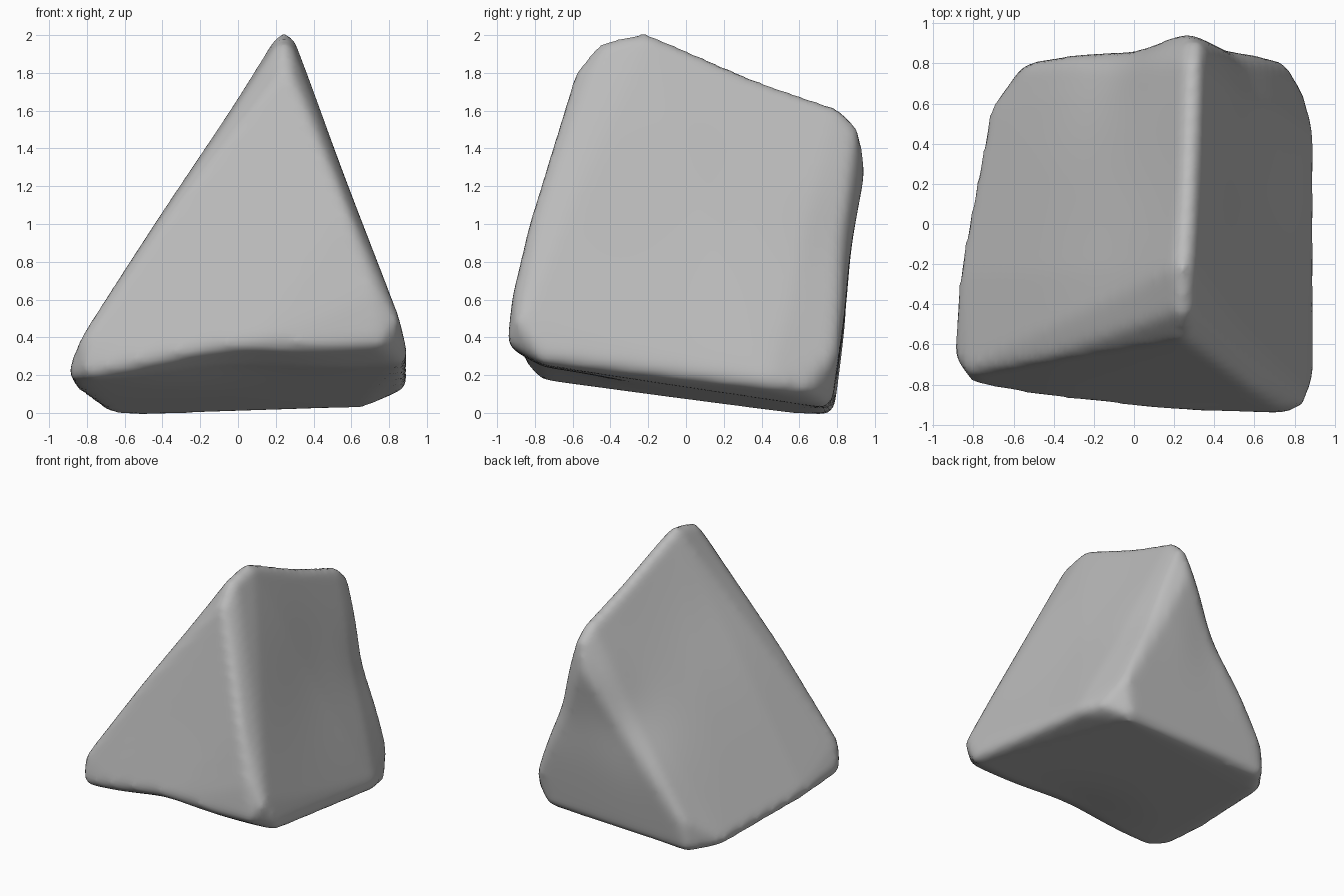
import bpy
import bmesh
from math import exp
from mathutils import Vector, Matrix

cube = bpy.data.objects.get("Cube")
if cube:
    bpy.data.objects.remove(cube, do_unlink=True)

# Stone colour
stone = bpy.data.materials.new("grey_stone")
stone.use_nodes = True
GREY = (0.5, 0.5, 0.5, 1)
stone.diffuse_color = GREY
stone.node_tree.nodes["Principled BSDF"].inputs["Base Color"].default_value = GREY

# Corners and bulging edges of the leaning wedge, a few points for each
ROUND = 0.06
CORNERS = {
    "front_peak": [(0.25, -0.53, 1.78), (0.24, -0.42, 1.91), (0.24, -0.22, 1.955),
                   (0.10, -0.53, 1.62)],
    "back_peak": [(0.29, 0.78, 1.56), (0.30, 0.86, 1.48), (0.26, 0.895, 1.3)],
    "front_left": [(-0.84, -0.64, 0.22), (-0.77, -0.74, 0.23), (-0.78, -0.71, 0.37)],
    "front_right": [(0.84, -0.74, 0.31), (0.74, -0.885, 0.39), (0.8, -0.86, 0.48)],
    "back_left": [(-0.66, 0.55, 0.06), (-0.53, 0.73, 0.05), (-0.5, 0.75, 0.22)],
    "back_right": [(0.84, 0.45, 0.17), (0.79, 0.63, 0.15), (0.66, 0.72, 0.09),
                   (0.72, 0.75, 0.3)],
    "front_edge": [(0.36, -0.63, 1.4), (0.57, -0.77, 1.0), (0.71, -0.86, 0.62),
                   (-0.36, -0.63, 1.0)],
    "bottom_edge": [(-0.45, -0.8, 0.28), (0.1, -0.865, 0.34), (-0.81, -0.25, 0.17)],
}

# Wrap small balls at every corner in one rounded hull
bm = bmesh.new()
for points in CORNERS.values():
    for p in points:
        bmesh.ops.create_icosphere(bm, subdivisions=2, radius=ROUND,
                                   matrix=Matrix.Translation(p))
bmesh.ops.delete(bm, geom=bm.faces[:], context='FACES_ONLY')
hull = bmesh.ops.convex_hull(bm, input=bm.verts[:])
inside = {v for v in hull["geom_interior"] if isinstance(v, bmesh.types.BMVert)}
bmesh.ops.delete(bm, geom=list(inside), context='VERTS')
loose = [e for e in bm.edges if not e.link_faces]
bmesh.ops.delete(bm, geom=loose, context='EDGES')
bmesh.ops.delete(bm, geom=[v for v in bm.verts if not v.link_faces], context='VERTS')
bmesh.ops.recalc_face_normals(bm, faces=bm.faces[:])
mesh = bpy.data.meshes.new("wedge_rock")
bm.to_mesh(mesh)
bm.free()
rock = bpy.data.objects.new("wedge_rock", mesh)
bpy.context.collection.objects.link(rock)

# Even out the surface and soften the edges
remesh = rock.modifiers.new("even_surface", 'REMESH')
remesh.mode = 'VOXEL'
remesh.voxel_size = 0.03
soften = rock.modifiers.new("worn_edges", 'SMOOTH')
soften.factor = 0.5
soften.iterations = 8
bpy.context.view_layer.objects.active = rock
rock.select_set(True)
for name in ("even_surface", "worn_edges"):
    bpy.ops.object.modifier_apply(modifier=name)

# Shallow worn hollows: centre, push, reach
HOLLOWS = [
    ((-0.08, 0.85, 0.92), (0.035, -0.035, 0), 0.34),    # back left edge
    ((0.55, 0.82, 0.9), (-0.02, -0.02, 0), 0.28),       # back right edge
    ((-0.05, 0.1, 1.5), (0.025, 0, -0.015), 0.5),       # left face
    ((0.62, 0.1, 1.0), (-0.02, 0, -0.01), 0.55),        # right face
    ((0.28, 0.35, 1.78), (0, 0, -0.015), 0.35),         # top ridge
    ((-0.05, -0.82, 0.2), (0, 0.005, 0.05), 0.4),       # front bottom edge
]
for centre, push, reach in HOLLOWS:
    for v in rock.data.vertices:
        distance = (v.co - Vector(centre)).length / reach
        v.co += Vector(push) * exp(-distance * distance)

rock.data.materials.clear()
rock.data.materials.append(stone)
bpy.ops.object.shade_smooth()
